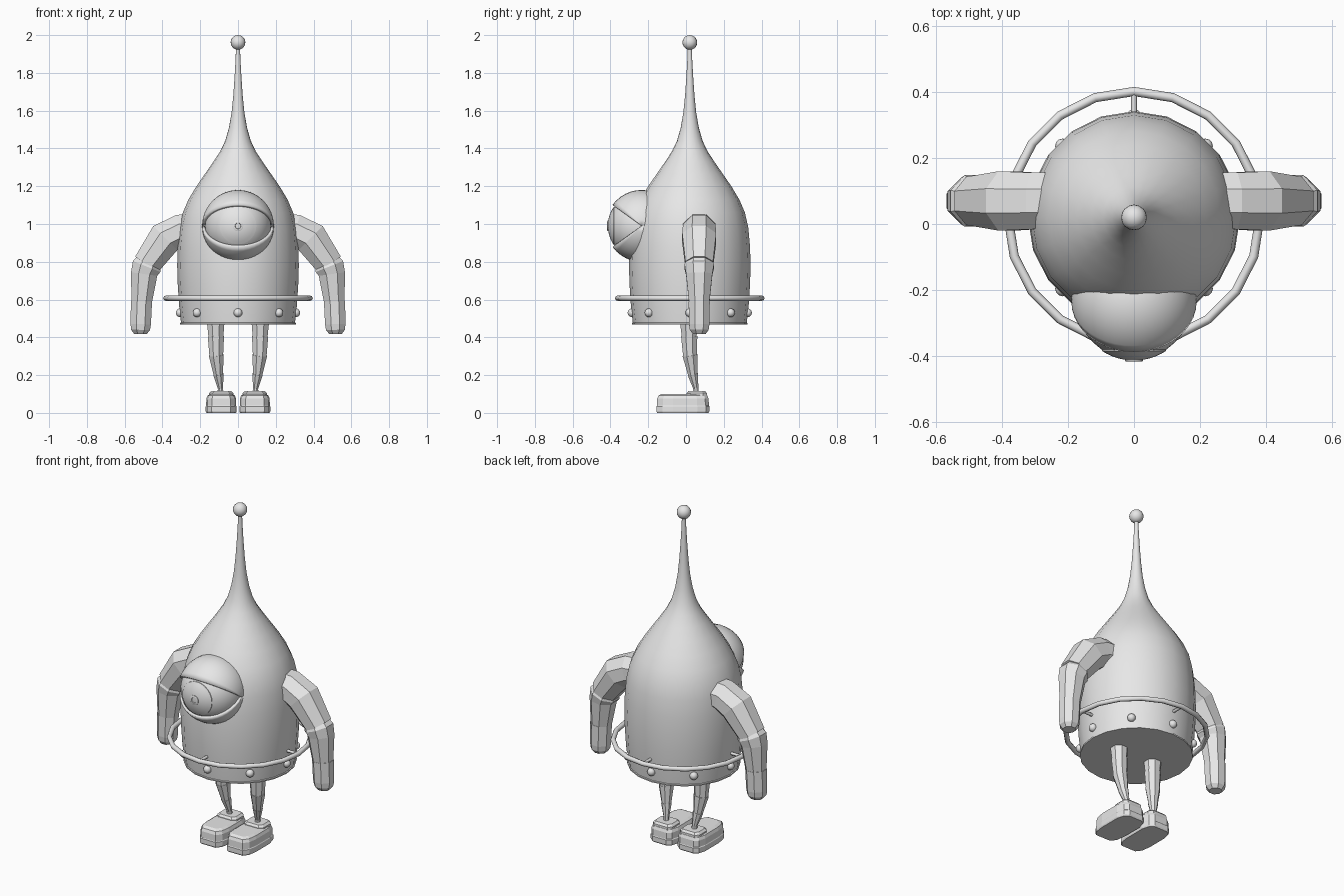
import bpy, bmesh, math
from mathutils import Vector

cube = bpy.data.objects.get("Cube")
if cube:
    bpy.data.objects.remove(cube, do_unlink=True)

grey = bpy.data.materials.new("plain grey")
grey.use_nodes = True
grey.diffuse_color = (0.8, 0.8, 0.8, 1)
grey.node_tree.nodes["Principled BSDF"].inputs["Base Color"].default_value = (0.8, 0.8, 0.8, 1)

CY = 0.02                      # body axis in y
EYE = Vector((0, -0.235, 0.99))  # eye centre


def finish(name, bm, smooth=None):
    """Turn a bmesh into an object, shaded smooth below the given angle."""
    bmesh.ops.recalc_face_normals(bm, faces=bm.faces)
    me = bpy.data.meshes.new(name)
    bm.to_mesh(me)
    bm.free()
    me.materials.append(grey)
    ob = bpy.data.objects.new(name, me)
    bpy.context.collection.objects.link(ob)
    if smooth:
        bpy.ops.object.select_all(action='DESELECT')
        ob.select_set(True)
        bpy.context.view_layer.objects.active = ob
        bpy.ops.object.shade_smooth_by_angle(angle=math.radians(smooth))
    return ob


def loft(bm, rings, cap=True, closed=True):
    """Skin a list of point rings."""
    vs = [[bm.verts.new(p) for p in r] for r in rings]
    n = len(vs[0])
    for a, b in zip(vs, vs[1:]):
        for i in range(n if closed else n - 1):
            j = (i + 1) % n
            bm.faces.new((a[i], a[j], b[j], b[i]))
    if cap:
        bm.faces.new(vs[0])
        bm.faces.new(vs[-1])


def lathe(name, profile, sides, smooth, origin=(0, 0, 0), forward=False):
    """Revolve (radius, height) pairs about z, or about -y when forward."""
    bm = bmesh.new()
    o = Vector(origin)
    rings = []
    for r, h in profile:
        ring = []
        for i in range(sides):
            a = 2 * math.pi * i / sides + math.pi / 2
            x, y = r * math.cos(a), r * math.sin(a)
            ring.append(o + (Vector((x, -h, y)) if forward else Vector((x, y, h))))
        rings.append(ring)
    loft(bm, rings)
    return finish(name, bm, smooth)


def limb(name, path, sides=8):
    """Faceted tube through (x, y, z, radius) stations."""
    bm = bmesh.new()
    pts = [Vector(p[:3]) for p in path]
    rings = []
    for k, p in enumerate(pts):
        t = (pts[min(k + 1, len(pts) - 1)] - pts[max(k - 1, 0)]).normalized()
        u = (Vector((0, 1, 0)) - t * t.y).normalized()
        v = t.cross(u)
        rings.append([p + path[k][3] / math.cos(math.pi / sides) *
                      (u * math.cos(a) + v * math.sin(a))
                      for a in [2 * math.pi * (i + 0.5) / sides for i in range(sides)]])
    loft(bm, rings)
    return finish(name, bm)


def ball(name, centre, r, smooth=60, u=16, v=10):
    bm = bmesh.new()
    bmesh.ops.create_uvsphere(bm, u_segments=u, v_segments=v, radius=r)
    bmesh.ops.translate(bm, verts=bm.verts, vec=centre)
    return finish(name, bm, smooth)


# Teardrop body with flat underside and thin rim
lathe("body", [(0.306, 0.468), (0.307, 0.476), (0.302, 0.478), (0.312, 0.57), (0.319, 0.68),
               (0.322, 0.78), (0.319, 0.88), (0.31, 0.98), (0.292, 1.06), (0.262, 1.13),
               (0.22, 1.2), (0.175, 1.265), (0.13, 1.33), (0.094, 1.385), (0.068, 1.44),
               (0.048, 1.51), (0.034, 1.59), (0.025, 1.68), (0.018, 1.78), (0.013, 1.87),
               (0.010, 1.95)], 20, 50, (0, CY, 0))
ball("antenna_ball", (0, CY, 1.961), 0.039)

# Rivets round the base
for i in range(8):
    a = i * math.pi / 4
    ball("rivet", (0.306 * math.cos(a), CY + 0.306 * math.sin(a), 0.53), 0.023, 60, 12, 8)

# Hoop and the four spokes that hold it
bm = bmesh.new()
rings = []
for i in range(21):
    a = 2 * math.pi * i / 20 + math.pi / 2
    rings.append([(math.cos(a) * (0.382 + 0.014 * math.cos(b)),
                   CY + math.sin(a) * (0.382 + 0.014 * math.cos(b)),
                   0.607 + 0.014 * math.sin(b))
                  for b in [k * math.pi / 4 for k in range(8)]])
loft(bm, rings, cap=False)
bmesh.ops.remove_doubles(bm, verts=bm.verts, dist=1e-4)
finish("hoop", bm, 50)
for i in range(4):
    a = i * math.pi / 2
    c, s = math.cos(a), math.sin(a)
    bm = bmesh.new()
    rings = []
    for r in (0.30, 0.38):
        rings.append([(r * c - s * 0.009 * math.cos(b), CY + r * s + c * 0.009 * math.cos(b),
                       0.607 + 0.009 * math.sin(b)) for b in [k * math.pi / 3 for k in range(6)]])
    loft(bm, rings)
    finish("hoop_spoke", bm, 70)

# Eyeball, iris and pupil as thin caps on the front
ball("eyeball", EYE, 0.176, 60, 32, 20)


def cap_profile(r, deg, steps=6):
    back = r * math.cos(math.radians(deg)) - 0.006
    arc = [math.radians(deg * (1 - k / steps)) for k in range(steps)]
    return [(r * math.sin(math.radians(deg)), back)] + \
        [(r * math.sin(t), r * math.cos(t)) for t in arc] + [(0.002, r)]


lathe("iris", cap_profile(0.179, 33), 24, 40, EYE, True)
lathe("pupil", [(0.028, 0.17), (0.028, 0.180), (0.024, 0.182), (0.016, 0.182),
                (0.014, 0.176), (0.002, 0.176)], 16, 40, EYE, True)

# Eyelids: shells hinged about the x axis, leaving a wedge open at the front
for name, lo, hi in (("upper_eyelid", 36, 180), ("lower_eyelid", 180, 324)):
    bm = bmesh.new()
    rings = []
    for k in range(17):
        ph = math.radians(lo + (hi - lo) * k / 16)
        rings.append([EYE + 0.19 * Vector((math.cos(t), -math.sin(t) * math.cos(ph),
                                           math.sin(t) * math.sin(ph)))
                      for t in [math.pi * (0.004 + 0.992 * j / 20) for j in range(21)]])
    loft(bm, rings, cap=False, closed=False)
    ob = finish(name, bm, 40)
    # face outwards, then thicken towards the eyeball
    me = ob.data
    if (me.polygons[100].center - EYE).dot(me.polygons[100].normal) < 0:
        me.flip_normals()
    m = ob.modifiers.new("thickness", 'SOLIDIFY')
    m.thickness = 0.016
    m.offset = -1

AY = 0.07  # arm depth
# Rounded shoe outline: (x offset, y)
OUTLINE = [(-0.05, -0.157), (0.05, -0.157), (0.074, -0.125), (0.082, -0.07), (0.082, 0.06),
           (0.07, 0.105), (0.045, 0.124), (-0.045, 0.124), (-0.07, 0.105), (-0.082, 0.06),
           (-0.082, -0.07), (-0.074, -0.125)]

for side, s in (("left", 1), ("right", -1)):
    # Arms in three faceted pieces
    limb(side + "_upper_arm", [(s * 0.22, AY, 0.97, 0.085), (s * 0.305, AY, 0.965, 0.086),
                               (s * 0.385, AY, 0.925, 0.09), (s * 0.485, AY, 0.785, 0.073)])
    limb(side + "_forearm", [(s * 0.465, AY, 0.815, 0.06), (s * 0.484, AY, 0.775, 0.078),
                             (s * 0.497, AY, 0.735, 0.07), (s * 0.511, AY, 0.575, 0.053)])
    limb(side + "_hand", [(s * 0.511, AY, 0.59, 0.056), (s * 0.515, AY, 0.47, 0.054),
                          (s * 0.516, AY, 0.44, 0.05), (s * 0.516, AY, 0.418, 0.034)])

    # Legs in tapering overlapping segments
    limb(side + "_thigh", [(s * 0.118, 0.015, 0.475, 0.046), (s * 0.117, 0.017, 0.40, 0.039)])
    limb(side + "_knee", [(s * 0.117, 0.017, 0.405, 0.043), (s * 0.115, 0.021, 0.30, 0.036)])
    limb(side + "_shin", [(s * 0.115, 0.021, 0.305, 0.039), (s * 0.104, 0.036, 0.20, 0.024)])
    limb(side + "_ankle", [(s * 0.104, 0.036, 0.205, 0.027), (s * 0.093, 0.052, 0.13, 0.014),
                           (s * 0.092, 0.054, 0.09, 0.016)])

    # Shoes: sole, upper and heel collar
    sx = s * 0.089

    def shoe_part(name, levels, cy=-0.016):
        bm = bmesh.new()
        loft(bm, [[(sx + x * fx, cy + (y - cy) * fy, z) for x, y in OUTLINE]
                  for fx, fy, z in levels])
        return finish(name, bm)

    shoe_part(side + "_sole", [(0.96, 0.97, 0.0), (1, 1, 0.008), (1, 1, 0.034), (0.97, 0.98, 0.038)])
    shoe_part(side + "_shoe", [(0.97, 0.98, 0.036), (0.96, 0.97, 0.075), (0.88, 0.92, 0.092),
                               (0.7, 0.8, 0.101)])
    bm = bmesh.new()
    loft(bm, [[(sx + x * w, 0.057 + y * d, z) for x, y in
               ((-1, -0.6), (-0.7, -1), (0.7, -1), (1, -0.6),
                (1, 0.6), (0.7, 1), (-0.7, 1), (-1, 0.6))]
              for w, d, z in ((0.066, 0.056, 0.07), (0.064, 0.054, 0.104), (0.052, 0.044, 0.116))])
    finish(side + "_shoe_collar", bm)
